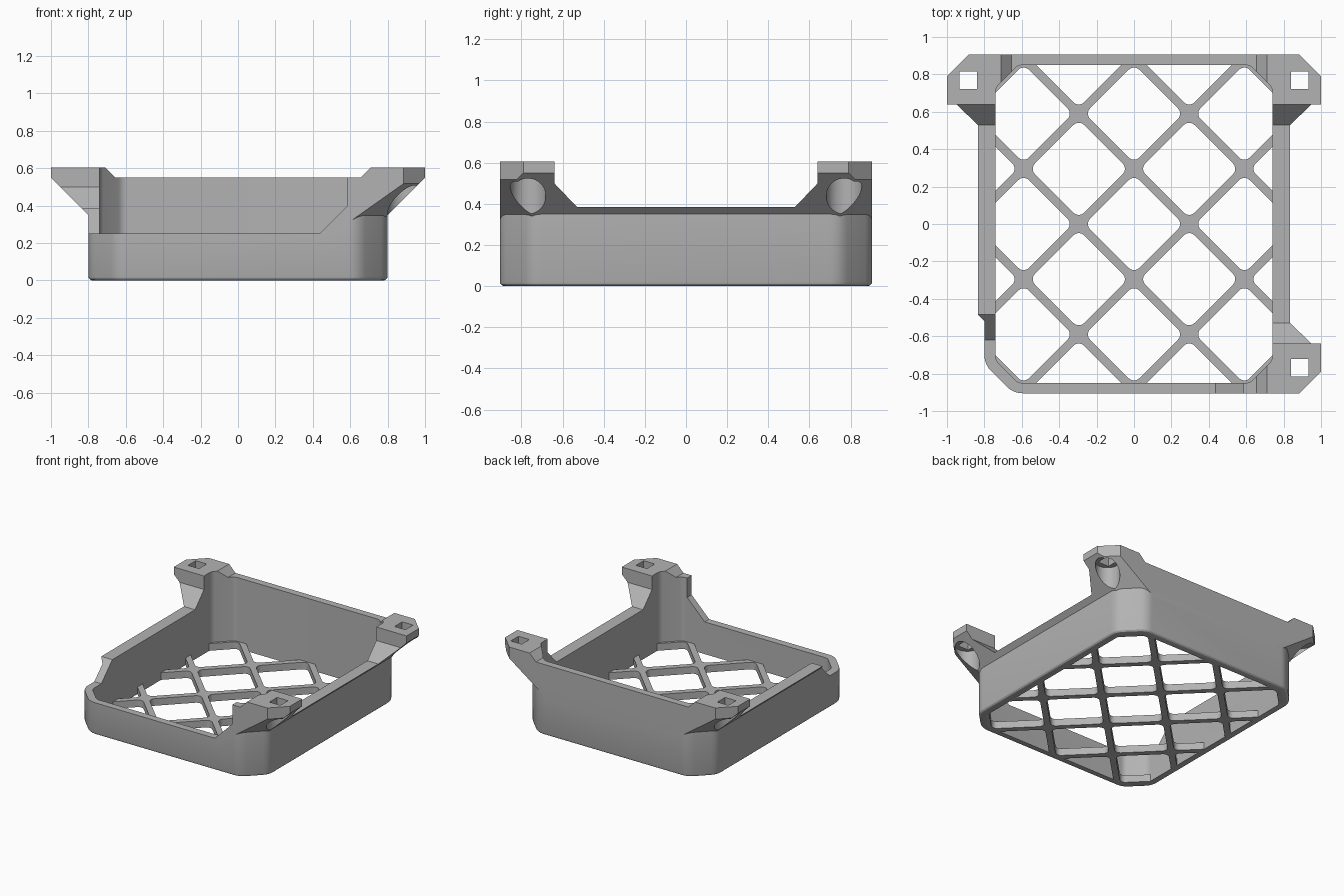
import bpy, bmesh
from math import sin, cos, tan, pi, radians, sqrt
from mathutils import Vector

if "Cube" in bpy.data.objects:
    bpy.data.objects.remove(bpy.data.objects["Cube"], do_unlink=True)

grey = bpy.data.materials.new("plain grey")
grey.use_nodes = True
grey.diffuse_color = (0.45, 0.45, 0.45, 1)
grey.node_tree.nodes["Principled BSDF"].inputs["Base Color"].default_value = (0.45, 0.45, 0.45, 1)


def finish(bm, name):
    bmesh.ops.recalc_face_normals(bm, faces=bm.faces)
    me = bpy.data.meshes.new(name)
    bm.to_mesh(me)
    bm.free()
    ob = bpy.data.objects.new(name, me)
    bpy.context.collection.objects.link(ob)
    me.materials.append(grey)
    return ob


def add_loft(bm, rings):
    """Skin a list of closed 3D rings and cap both ends."""
    vs = [[bm.verts.new(p) for p in r] for r in rings]
    n = len(vs[0])
    for a, b in zip(vs, vs[1:]):
        for i in range(n):
            j = (i + 1) % n
            bm.faces.new((a[i], a[j], b[j], b[i]))
    bm.faces.new(vs[0][::-1])
    bm.faces.new(vs[-1])


def prism(name, pts, lo, hi, axis="z"):
    place = {"x": lambda p, h: (h, p[0], p[1]),
             "y": lambda p, h: (p[0], h, p[1]),
             "z": lambda p, h: (p[0], p[1], h)}[axis]
    bm = bmesh.new()
    add_loft(bm, [[place(p, h) for p in pts] for h in (lo, hi)])
    return finish(bm, name)


def boolean(target, tool, op="DIFFERENCE"):
    m = target.modifiers.new("bool", "BOOLEAN")
    m.operation, m.solver, m.object = op, "EXACT", tool
    bpy.context.view_layer.objects.active = target
    bpy.ops.object.modifier_apply(modifier=m.name)
    bpy.data.objects.remove(tool, do_unlink=True)


def outline(hx, hy, c, r, steps=5):
    """Rectangle with chamfered corners whose chamfers are softened by arcs."""
    t = r * tan(pi / 8)
    quad = []
    for k, (cx, cy) in enumerate(((hx - r, hy - c - t), (hx - c - t, hy - r))):
        for i in range(steps + 1):
            a = (k + i / steps) * pi / 4
            quad.append((cx + r * cos(a), cy + r * sin(a)))
    out = []
    for sx, sy in ((1, 1), (-1, 1), (-1, -1), (1, -1)):
        q = quad if sx * sy > 0 else quad[::-1]
        out += [(sx * x, sy * y) for x, y in q]
    return out


# Lower tray body with a rounded bottom edge
HX, HY = 0.8, 0.905
bm = bmesh.new()
rings = []
for inset, z in ((0.022, 0), (0.011, 0.003), (0.003, 0.011), (0, 0.022), (0, 0.355)):
    rings.append([(x, y, z) for x, y in
                  outline(HX - inset, HY - inset, 0.155 - 0.586 * inset, 0.12 - inset)])
add_loft(bm, rings)
shell = finish(bm, "tray_shell")

# Upper part flaring out at 45 degrees on the sides and corners
bm = bmesh.new()
bmesh.ops.create_cube(bm, size=1)
for v in bm.verts:
    v.co = (v.co.x * 2, v.co.y * 2 * HY, 0.3 if v.co.z < 0 else 0.605)


def clip(bm, normal, dist):
    n = Vector(normal)
    bmesh.ops.bisect_plane(bm, geom=bm.verts[:] + bm.edges[:] + bm.faces[:],
                           plane_co=n * (dist / n.length_squared), plane_no=n,
                           clear_outer=True)
    bmesh.ops.holes_fill(bm, edges=[e for e in bm.edges if e.is_boundary], sides=0)


for sx in (1, -1):
    clip(bm, (sx, 0, -1), 0.45)
    for sy in (1, -1):
        clip(bm, (sx, sy, 0), 1.79)
        clip(bm, (sx, sy, -sqrt(2)), 0.748 * sqrt(2))
boolean(shell, finish(bm, "flare"), "UNION")

# Hollow interior
INNER = outline(0.74, 0.85, 0.12, 0.06)
boolean(shell, prism("hollow", INNER, -0.1, 1))

# Rim heights: left, right, front and back walls
TOP = 0.7
boolean(shell, prism("left_rim_cut", [(-0.64, TOP), (-0.64, 0.5), (-0.53, 0.385),
        (0.53, 0.385), (0.64, 0.5), (0.64, TOP)], 0.7, 1.1, "x"))
boolean(shell, prism("right_rim_cut", [(0.64, TOP), (0.64, 0.5), (0.53, 0.385),
        (-0.485, 0.385), (-0.62, 0.25), (-1, 0.25), (-1, TOP)], -1.1, -0.7, "x"))
boolean(shell, prism("front_rim_cut", [(-1.1, 0.25), (0.435, 0.25), (0.585, 0.4),
        (0.585, 0.55), (0.655, 0.55), (0.72, 0.615), (0.72, TOP), (-1.1, TOP)],
        -1, -0.7, "y"))
boolean(shell, prism("back_rim_cut", [(-0.72, 0.615), (-0.655, 0.55), (0.655, 0.55),
        (0.72, 0.615), (0.72, TOP), (-0.72, TOP)], 0.7, 1, "y"))

# Bolt recesses and square holes in the three corner brackets
for sx, sy in ((1, 1), (-1, 1), (1, -1)):
    cx, cy = sx * 0.887, sy * 0.768
    circle = [(cx + 0.0865 * cos(2 * pi * i / 40), cy + 0.0865 * sin(2 * pi * i / 40))
              for i in range(40)]
    boolean(shell, prism("recess", circle, 0.2, 0.53))
    h = 0.047
    square = [(cx - h, cy - h), (cx + h, cy - h), (cx + h, cy + h), (cx - h, cy + h)]
    boolean(shell, prism("square_hole", square, 0.4, TOP))

# Lattice floor: plate minus a field of rounded diamonds
floor = prism("lattice_floor", INNER, 0, 0.055)
PITCH, HALF, R = 0.295, 0.186, 0.04
diamond = []
for k in range(4):
    a0 = k * pi / 2
    for i in range(6):
        a = a0 + i * pi / 10 + pi / 4
        corner = a0 + pi / 2
        d = (HALF - R) * sqrt(2)
        diamond.append((d * cos(corner) + R * cos(a), d * sin(corner) + R * sin(a)))
bm = bmesh.new()
for i in range(-3, 4):
    for j in range(-3, 4):
        if (i + j) % 2 == 0:
            add_loft(bm, [[(x + i * PITCH, y + j * PITCH, z) for x, y in diamond]
                          for z in (-0.1, 0.2)])
boolean(floor, finish(bm, "diamonds"))

# Smooth the rounded surfaces, keep edges crisp
bpy.ops.object.select_all(action="DESELECT")
for ob in (shell, floor):
    ob.select_set(True)
bpy.context.view_layer.objects.active = shell
bpy.ops.object.shade_smooth_by_angle(angle=radians(25))
